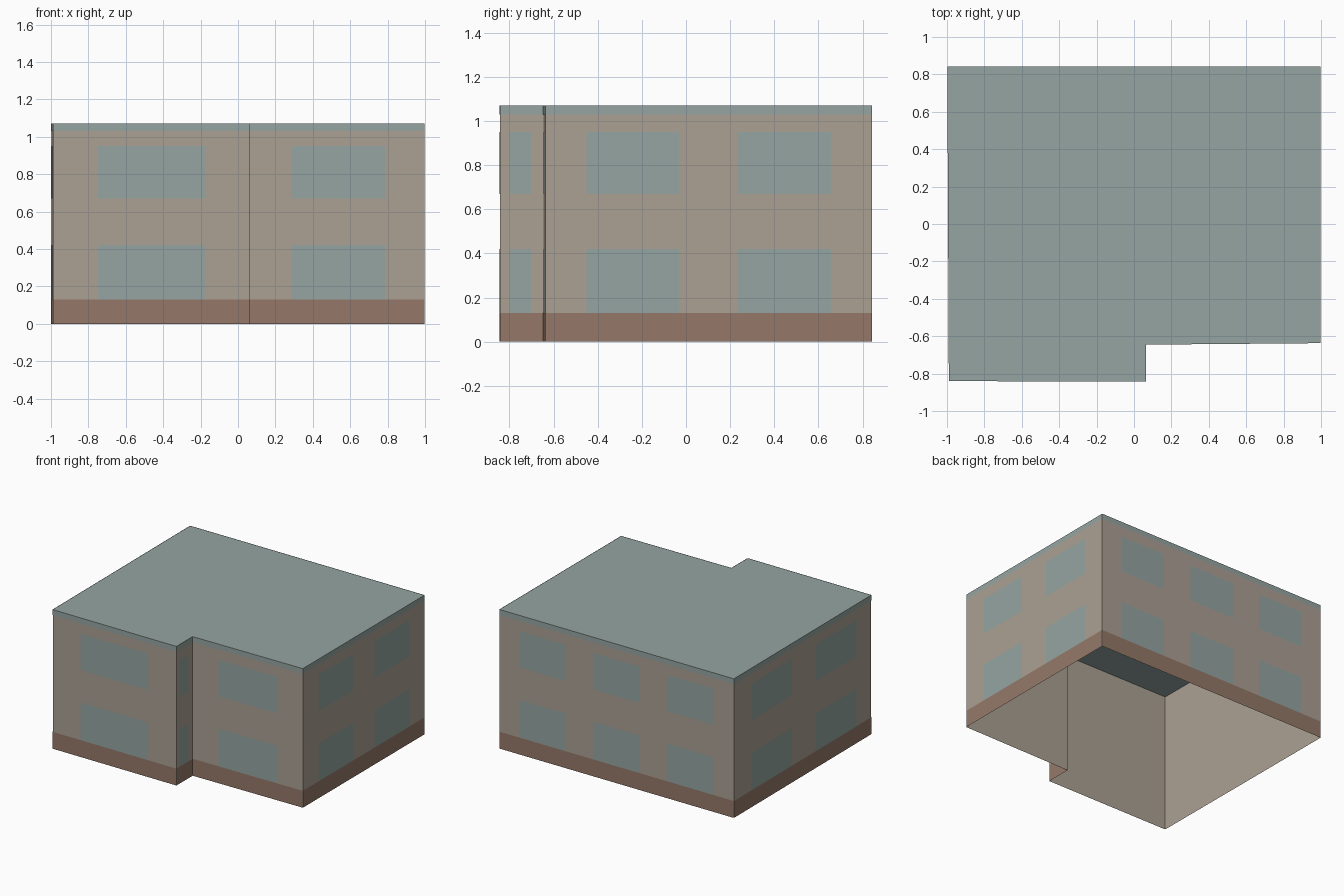
import bpy
import bmesh
from mathutils import Vector

cube = bpy.data.objects.get("Cube")
if cube:
    bpy.data.objects.remove(cube, do_unlink=True)

HEIGHT = 1.07
BASE_TOP = 0.13
TRIM_BOTTOM = 1.03
STOREYS = [(0.13, 0.42), (0.67, 0.95)]


def linear(c):
    c /= 255
    return c / 12.92 if c <= 0.04045 else ((c + 0.055) / 1.055) ** 2.4


def material(name, *rgb):
    m = bpy.data.materials.new(name)
    m.use_nodes = True
    col = [linear(c) for c in rgb] + [1.0]
    m.diffuse_color = col
    bsdf = m.node_tree.nodes["Principled BSDF"]
    bsdf.inputs["Base Color"].default_value = col
    bsdf.inputs["Roughness"].default_value = 0.9
    return m


render_beige = material("beige render", 172, 161, 148)
grey_green = material("grey green", 149, 165, 162)
brown = material("brown plinth", 149, 121, 105)


def make(name, polygons, mat):
    """Build one object from a list of polygons."""
    bm = bmesh.new()
    for poly in polygons:
        bm.faces.new([bm.verts.new(p) for p in poly])
    bmesh.ops.remove_doubles(bm, verts=bm.verts, dist=0.0001)
    mesh = bpy.data.meshes.new(name)
    bm.to_mesh(mesh)
    bm.free()
    mesh.materials.append(mat)
    obj = bpy.data.objects.new(name, mesh)
    bpy.context.collection.objects.link(obj)
    return obj


# Footprint corners, counter-clockwise from the front right-hand corner
corners = [Vector(c) for c in (
    (-0.99, -0.84), (0.065, -0.843), (0.065, -0.645),
    (0.998, -0.637), (0.998, 0.843), (-0.998, 0.843))]
edges = list(zip(corners, corners[1:] + corners[:1]))

# Window spans along each wall, as x or y coordinates
walls = {
    "front": [(-0.75, -0.175)],
    "step": [(-0.80, -0.70)],
    "recess": [(0.285, 0.785)],
    "left": [(-0.45, -0.03), (0.23, 0.66)],
    "back": [(0.825, 0.435), (0.19, -0.195), (-0.435, -0.825)],
    "right": [(0.63, 0.135), (-0.16, -0.655)],
}


def panel(a, b, t0, t1, z0, z1, offset):
    """Upright rectangle lying just outside the wall from a to b."""
    d = (b - a).normalized()
    out = Vector((d.y, -d.x)) * offset
    p, q = a.lerp(b, t0) + out, a.lerp(b, t1) + out
    return [(p.x, p.y, z0), (q.x, q.y, z0), (q.x, q.y, z1), (p.x, p.y, z1)]


# Open-bottomed wall shell and flat roof
make("walls", [panel(a, b, 0, 1, 0, HEIGHT, 0) for a, b in edges], render_beige)
make("roof", [[(c.x, c.y, HEIGHT) for c in corners]], grey_green)

# Plinth and roof edge bands
make("plinth", [panel(a, b, 0, 1, 0, BASE_TOP, 0.002) for a, b in edges], brown)
make("roof_edge", [panel(a, b, 0, 1, TRIM_BOTTOM, HEIGHT, 0.002) for a, b in edges], grey_green)

# Windows on both storeys of every wall
for (a, b), (side, spans) in zip(edges, walls.items()):
    axis = 0 if abs(b.x - a.x) > abs(b.y - a.y) else 1
    panes = []
    for span in spans:
        t0, t1 = [(c - a[axis]) / (b[axis] - a[axis]) for c in span]
        panes += [panel(a, b, t0, t1, z0, z1, 0.002) for z0, z1 in STOREYS]
    make(side + "_windows", panes, grey_green)
